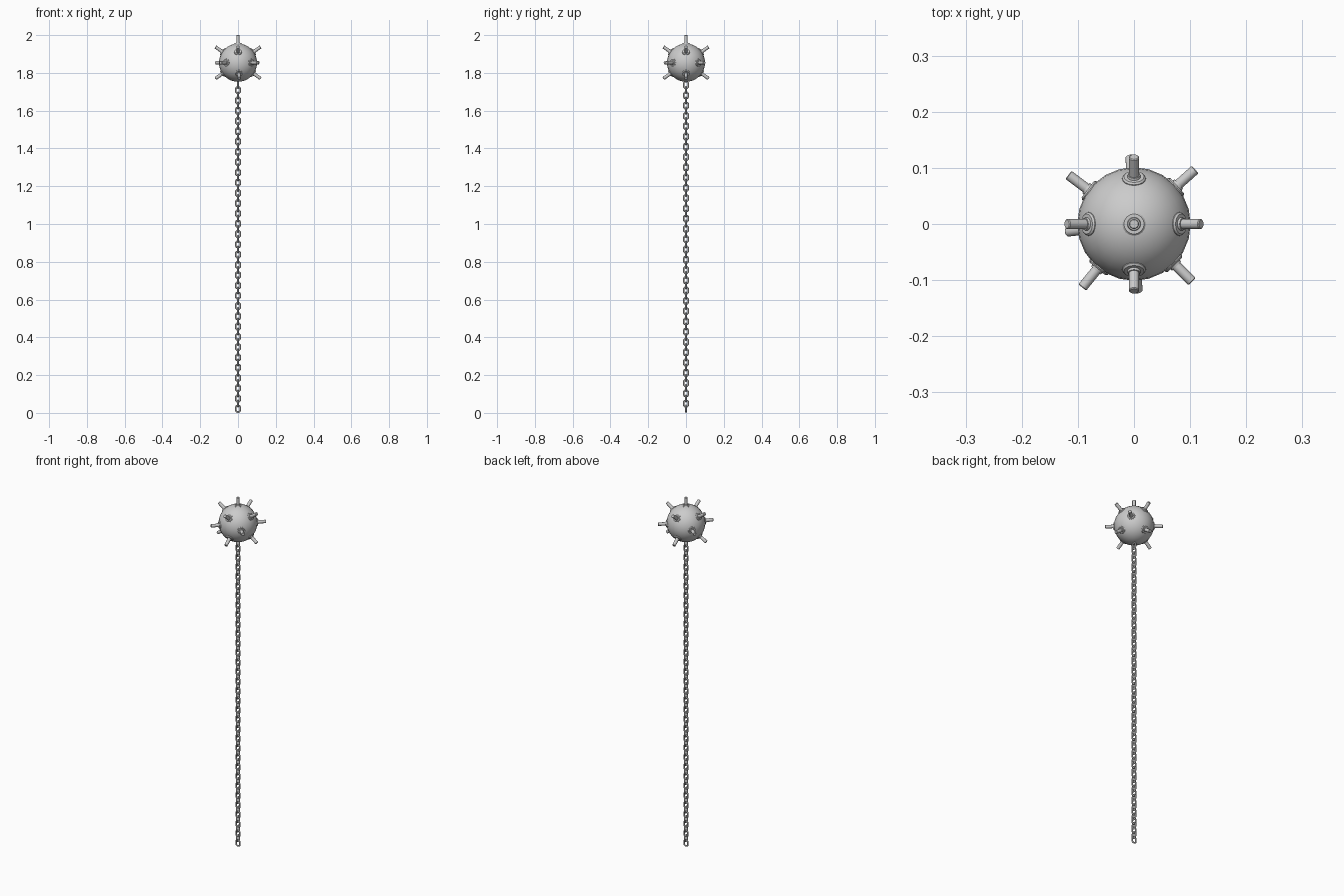
import bpy, bmesh
from math import pi, sin, cos, radians
from mathutils import Vector

if "Cube" in bpy.data.objects:
    bpy.data.objects.remove(bpy.data.objects["Cube"])

R = 0.101                       # ball radius
C = Vector((0, 0, 1.854))       # ball centre


def finish(bm, name, angle=40):
    bmesh.ops.recalc_face_normals(bm, faces=bm.faces)
    me = bpy.data.meshes.new(name)
    bm.to_mesh(me)
    bm.free()
    ob = bpy.data.objects.new(name, me)
    bpy.context.collection.objects.link(ob)
    bpy.ops.object.select_all(action='DESELECT')
    ob.select_set(True)
    bpy.context.view_layer.objects.active = ob
    bpy.ops.object.shade_smooth_by_angle(angle=radians(angle))
    return ob


def lathe(bm, profile, n):
    """Revolve (radius, height) points round z and cap both ends."""
    rings = [[bm.verts.new((r * cos(2 * pi * i / n), r * sin(2 * pi * i / n), z))
              for i in range(n)] for r, z in profile]
    for a, b in zip(rings, rings[1:]):
        for i in range(n):
            j = (i + 1) % n
            bm.faces.new((a[i], a[j], b[j], b[i]))
    bm.faces.new(rings[0][::-1])
    bm.faces.new(rings[-1])


# ball
bm = bmesh.new()
bmesh.ops.create_uvsphere(bm, u_segments=24, v_segments=16, radius=R)
bmesh.ops.translate(bm, verts=bm.verts, vec=C)
finish(bm, "mine_ball")

# detonator horns: stepped flange, collar and pin, axis along the radius
horn = [(0.021, 0.092), (0.021, 0.100), (0.018, 0.103), (0.012, 0.103),
        (0.011, 0.107), (0.009, 0.107), (0.009, 0.1445), (0.0075, 0.146)]
horns = [(0, 90)]
horns += [(a, 35) for a in (0, 90, 180, 270)]
horns += [(a, 0) for a in (41.7, 143.2, 230.8, 315.3)]
horns += [(a, -35) for a in (0, 93, 186.5, 273)]
for k, (az, el) in enumerate(horns):
    bm = bmesh.new()
    lathe(bm, horn, 16)
    a, e = radians(az), radians(el)
    d = Vector((cos(a) * cos(e), sin(a) * cos(e), sin(e)))
    ob = finish(bm, f"horn_{k + 1}", 30)
    ob.rotation_euler = d.to_track_quat('Z', 'Y').to_euler()
    ob.location = C

# chain: oval links, alternately turned a quarter
WIRE, PITCH, WIDTH = 0.0042, 0.0272, 0.033
LENGTH = PITCH + 4 * WIRE
bend = WIDTH / 2 - WIRE
straight = LENGTH / 2 - WIRE - bend
bm = bmesh.new()
path = []                       # (x, z, outward angle) round the oval
for half in (0, 1):
    for i in range(7):
        t = pi * half + pi * i / 6
        path.append((bend * cos(t), bend * sin(t) + straight * (1 - 2 * half), t))
rings = []
for x, z, t in path:
    ring = []
    for i in range(8):
        s = 2 * pi * i / 8
        o = WIRE * cos(s)
        ring.append(bm.verts.new((x + o * cos(t), WIRE * sin(s), z + o * sin(t))))
    rings.append(ring)
for k, a in enumerate(rings):
    b = rings[(k + 1) % len(rings)]
    for i in range(8):
        j = (i + 1) % 8
        bm.faces.new((a[i], a[j], b[j], b[i]))
link = finish(bm, "chain_link_1", 60)
link.location.z = LENGTH / 2
for k in range(1, 64):
    ob = link.copy()
    ob.name = f"chain_link_{k + 1}"
    ob.location.z = LENGTH / 2 + PITCH * k
    ob.rotation_euler.z = pi / 2 * (k % 2)
    bpy.context.collection.objects.link(ob)
